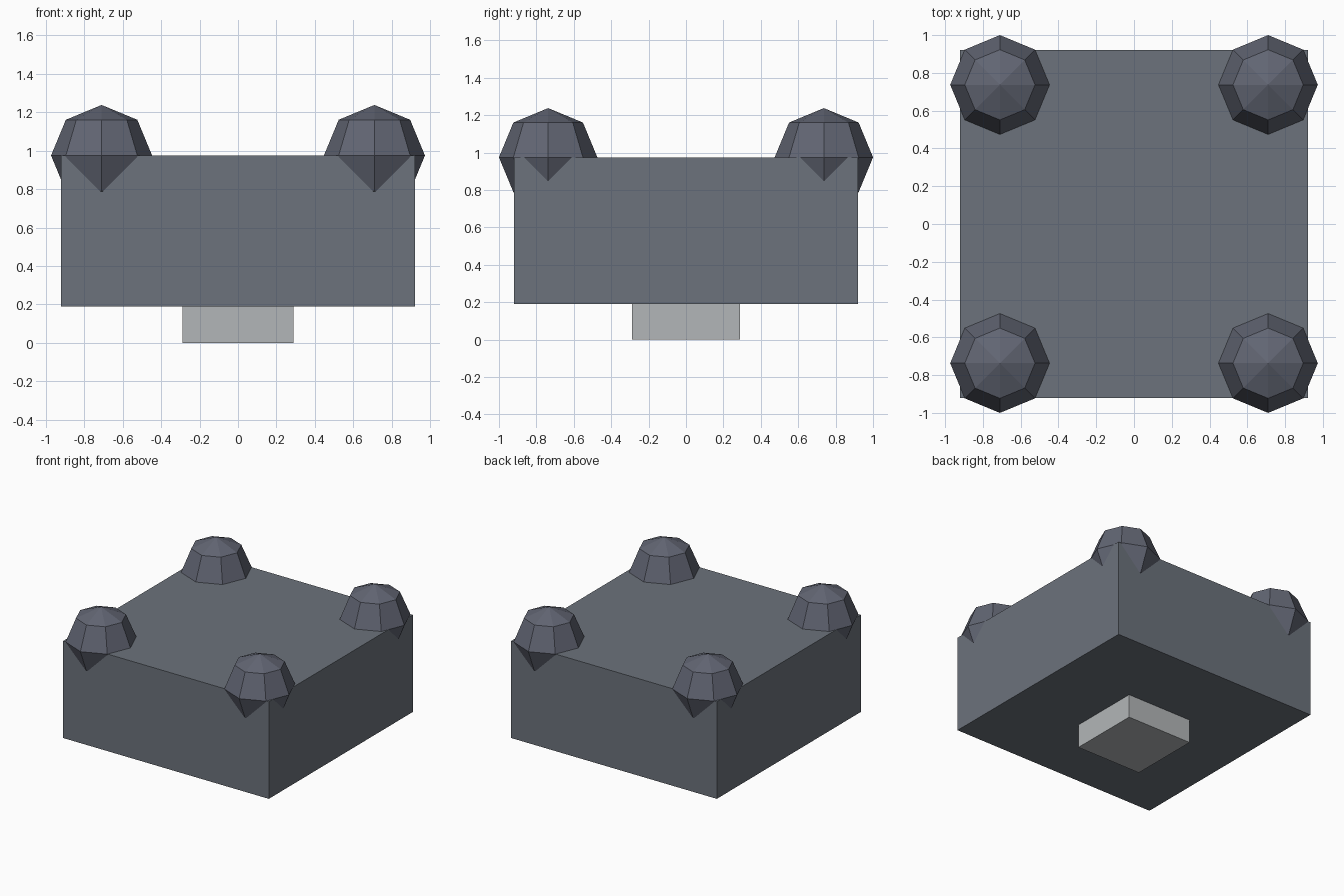
import bpy

if "Cube" in bpy.data.objects:
    bpy.data.objects.remove(bpy.data.objects["Cube"])


def material(name, rgb):
    m = bpy.data.materials.new(name)
    m.diffuse_color = (*rgb, 1)
    m.use_nodes = True
    m.node_tree.nodes["Principled BSDF"].inputs["Base Color"].default_value = m.diffuse_color
    return m


slate = material("slate", (0.15, 0.17, 0.20))
dark_slate = material("dark_slate", (0.12, 0.13, 0.17))
light_grey = material("light_grey", (0.45, 0.47, 0.48))


def box(name, size, z0, z1, mat):
    bpy.ops.mesh.primitive_cube_add(size=1, location=(0, 0, (z0 + z1) / 2))
    o = bpy.context.object
    o.name = name
    o.scale = (size, size, z1 - z0)
    bpy.ops.object.transform_apply(location=False, rotation=False, scale=True)
    o.data.materials.append(mat)


# Main block and the small plug beneath it
box("body", 1.84, 0.19, 0.975, slate)
box("base_plug", 0.58, 0.0, 0.19, light_grey)

# Faceted ball sunk into each top corner
for side, x in (("left", -0.71), ("right", 0.71)):
    for end, y in (("front", -0.737), ("back", 0.737)):
        bpy.ops.mesh.primitive_uv_sphere_add(
            segments=8, ring_count=4, radius=0.263, location=(x, y, 0.975))
        ball = bpy.context.object
        ball.name = f"corner_ball_{end}_{side}"
        ball.data.materials.append(dark_slate)
